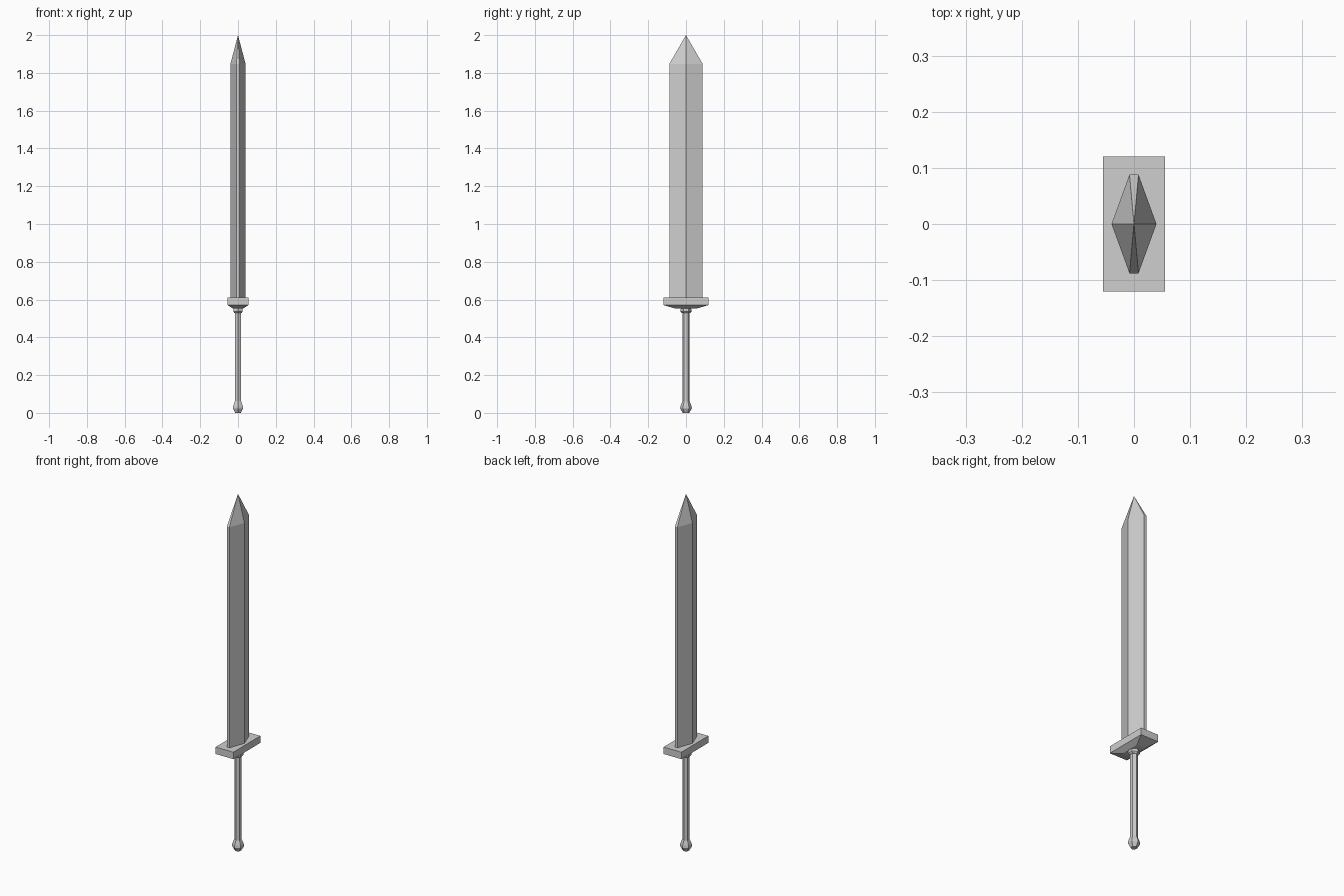
import bpy, bmesh, math

if "Cube" in bpy.data.objects:
    bpy.data.objects.remove(bpy.data.objects["Cube"])

steel = bpy.data.materials.new("grey steel")
steel.diffuse_color = (0.62, 0.62, 0.62, 1)
steel.use_nodes = True
steel.node_tree.nodes["Principled BSDF"].inputs["Base Color"].default_value = steel.diffuse_color


def loft(name, rings):
    """Skin a stack of rings (equal point counts) and cap both ends; a 1-point last ring is a tip."""
    bm = bmesh.new()
    rows = [[bm.verts.new(p) for p in ring] for ring in rings]
    n = len(rows[0])
    for low, high in zip(rows, rows[1:]):
        for i in range(n):
            j = (i + 1) % n
            if len(high) == 1:
                bm.faces.new((low[i], low[j], high[0]))
            else:
                bm.faces.new((low[i], low[j], high[j], high[i]))
    bm.faces.new(rows[0][::-1])
    if len(rows[-1]) > 1:
        bm.faces.new(rows[-1])
    bmesh.ops.recalc_face_normals(bm, faces=bm.faces[:])
    mesh = bpy.data.meshes.new(name)
    bm.to_mesh(mesh)
    bm.free()
    mesh.materials.append(steel)
    obj = bpy.data.objects.new(name, mesh)
    bpy.context.collection.objects.link(obj)
    return obj


def rect(x, y, z):
    return [(-x, -y, z), (x, -y, z), (x, y, z), (-x, y, z)]


def hexagon(r, z):
    # corners point along the y axis
    return [(r * math.sin(a), -r * math.cos(a), z)
            for a in (i * math.pi / 3 for i in range(6))]


def blade_section(z):
    # central ridge on each broad side, narrow flat cutting edges
    return [(-0.008, -0.088, z), (0.008, -0.088, z), (0.04, 0, z),
            (0.008, 0.088, z), (-0.008, 0.088, z), (-0.04, 0, z)]


# Blade with pointed tip
loft("blade", [blade_section(0.605), blade_section(1.848), [(0, 0, 2.0)]])

# Guard block, tapered underneath
loft("guard", [rect(0.027, 0.055, 0.552), rect(0.055, 0.12, 0.571),
               rect(0.055, 0.12, 0.61)])

# Collar below the guard
loft("collar", [hexagon(0.021, 0.528), hexagon(0.029, 0.536),
                hexagon(0.029, 0.547), hexagon(0.025, 0.556)])

# Grip
loft("grip", [hexagon(0.019, 0.045), hexagon(0.019, 0.535)])

# Pommel
loft("pommel", [hexagon(0.017, 0.0), hexagon(0.031, 0.024),
                hexagon(0.029, 0.037), hexagon(0.019, 0.062)])
